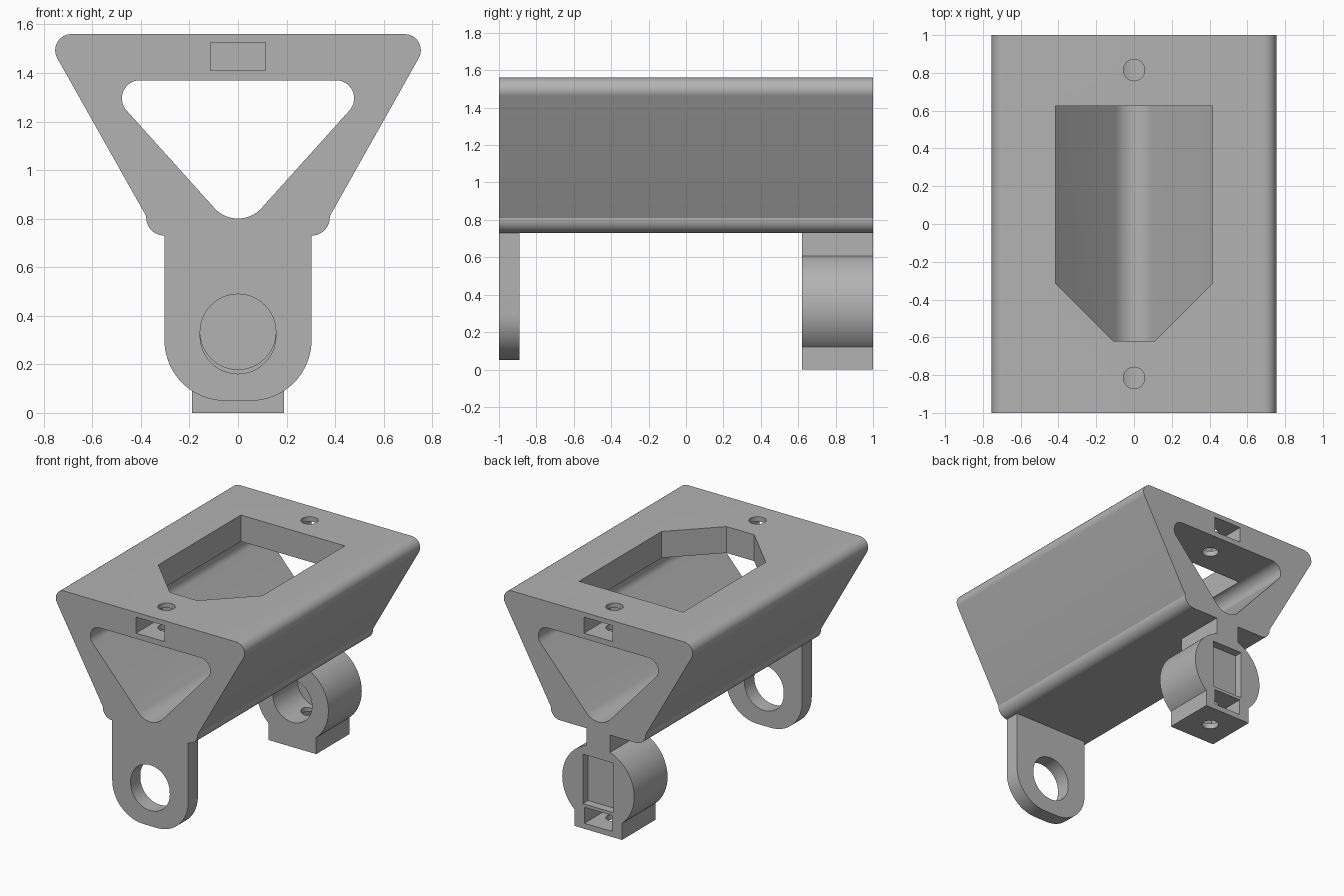
import bpy, bmesh, math
from mathutils import Vector

cube = bpy.data.objects.get("Cube")
if cube:
    bpy.data.objects.remove(cube, do_unlink=True)

grey = bpy.data.materials.new("plain_grey")
grey.use_nodes = True
grey.diffuse_color = (0.45, 0.45, 0.45, 1)
grey.node_tree.nodes["Principled BSDF"].inputs["Base Color"].default_value = (0.45, 0.45, 0.45, 1)


def rounded(corners, steps=12):
    """Outline from (x, z, radius) corners, each filleted by its radius."""
    out = []
    for i, (x, z, r) in enumerate(corners):
        p = Vector((x, z))
        if r == 0:
            out.append(p)
            continue
        a = (Vector(corners[i - 1][:2]) - p).normalized()
        b = (Vector(corners[(i + 1) % len(corners)][:2]) - p).normalized()
        half = a.angle(b) / 2
        centre = p + (a + b).normalized() * r / math.sin(half)
        start = p + a * r / math.tan(half) - centre
        end = p + b * r / math.tan(half) - centre
        sweep = end.angle_signed(start)
        for k in range(steps + 1):
            t = sweep * k / steps
            c, s = math.cos(t), math.sin(t)
            out.append(centre + Vector((start.x * c - start.y * s, start.x * s + start.y * c)))
    return out


def mirrored(right):
    """Close a right-hand outline (bottom to top) with its left-hand mirror."""
    return right + [(-x, z, r) for x, z, r in reversed(right)]


def circle(cx, cy, r, n=64):
    return [Vector((cx + r * math.cos(math.tau * k / n), cy + r * math.sin(math.tau * k / n)))
            for k in range(n)]


def rect(x, z0, z1):
    return [Vector(p) for p in ((-x, z0), (x, z0), (x, z1), (-x, z1))]


def prism(name, outline, a, b, axis="y"):
    """Extrude an outline along y (x-z outline) or z (x-y outline)."""
    bm = bmesh.new()
    place = (lambda p, h: (p.x, h, p.y)) if axis == "y" else (lambda p, h: (p.x, p.y, h))
    low = [bm.verts.new(place(p, a)) for p in outline]
    high = [bm.verts.new(place(p, b)) for p in outline]
    bm.faces.new(low)
    bm.faces.new(high)
    n = len(low)
    for i in range(n):
        j = (i + 1) % n
        bm.faces.new((low[i], low[j], high[j], high[i]))
    bmesh.ops.recalc_face_normals(bm, faces=bm.faces)
    mesh = bpy.data.meshes.new(name)
    bm.to_mesh(mesh)
    bm.free()
    mesh.materials.append(grey)
    ob = bpy.data.objects.new(name, mesh)
    bpy.context.collection.objects.link(ob)
    return ob


def combine(target, tool, operation):
    mod = target.modifiers.new("combine", "BOOLEAN")
    mod.operation, mod.solver, mod.object = operation, "EXACT", tool
    bpy.context.view_layer.objects.active = target
    bpy.ops.object.modifier_apply(modifier=mod.name)
    bpy.data.objects.remove(tool, do_unlink=True)


# Wedge-shaped housing
body = prism("cradle_body", rounded(mirrored(
    [(0.38, 0.73, 0.075), (0.378, 0.81, 0), (0.80, 1.56, 0.066)])), -1, 1)

# Front hanging lug, rear neck, clamp barrel and foot
combine(body, prism("front_lug", rounded(mirrored(
    [(0.303, 0.05, 0.25), (0.303, 0.76, 0)]), 20), -1, -0.89), "UNION")
clamp = prism("rear_clamp", circle(0, 0.335, 0.287, 96), 0.62, 1)
combine(clamp, prism("clamp_neck", rect(0.095, 0.5, 0.76), 0.62, 1), "UNION")
combine(clamp, prism("clamp_foot", rect(0.19, 0, 0.25), 0.62, 1), "UNION")
combine(body, clamp, "UNION")

# Triangular tunnel through the housing
combine(body, prism("tunnel", rounded(
    [(0, 0.736, 0.13), (0.571, 1.37, 0.0745), (-0.571, 1.37, 0.0745)], 16), -1.1, 1.1), "DIFFERENCE")

# Top opening, chamfered toward the front
combine(body, prism("top_opening", rounded(mirrored(
    [(0.11, -0.62, 0), (0.415, -0.315, 0), (0.415, 0.625, 0)])), 1.3, 1.7, "z"), "DIFFERENCE")

# Nut slots and screw holes at both ends
for side in (-1, 1):
    combine(body, prism("nut_slot", rect(0.113, 1.41, 1.525), side * 0.7, side * 1.1), "DIFFERENCE")
    combine(body, prism("screw_hole", circle(0, side * 0.815, 0.057, 32), 1.3, 1.7, "z"), "DIFFERENCE")

# Slightly elongated eye in the front lug
eye = [p + Vector((0, 0.008 if p.y >= 0.325 else -0.008)) for p in circle(0, 0.325, 0.156)]
combine(body, prism("lug_eye", eye, -1.1, -0.8), "DIFFERENCE")

# Blind bore, back recess, and nut slot with its screw hole in the clamp
combine(body, prism("clamp_bore", circle(0, 0.335, 0.156), 0.5, 0.9), "DIFFERENCE")
combine(body, prism("clamp_recess", rect(0.123, 0.178, 0.535), 0.94, 1.1), "DIFFERENCE")
combine(body, prism("clamp_nut_slot", rect(0.11, 0.04, 0.155), 0.7, 1.1), "DIFFERENCE")
combine(body, prism("clamp_screw_hole", circle(0, 0.815, 0.057, 32), -0.1, 0.3, "z"), "DIFFERENCE")

# Smooth curves, crisp edges
bpy.ops.object.select_all(action="DESELECT")
body.select_set(True)
bpy.context.view_layer.objects.active = body
bpy.ops.object.shade_smooth_by_angle(angle=math.radians(25))
